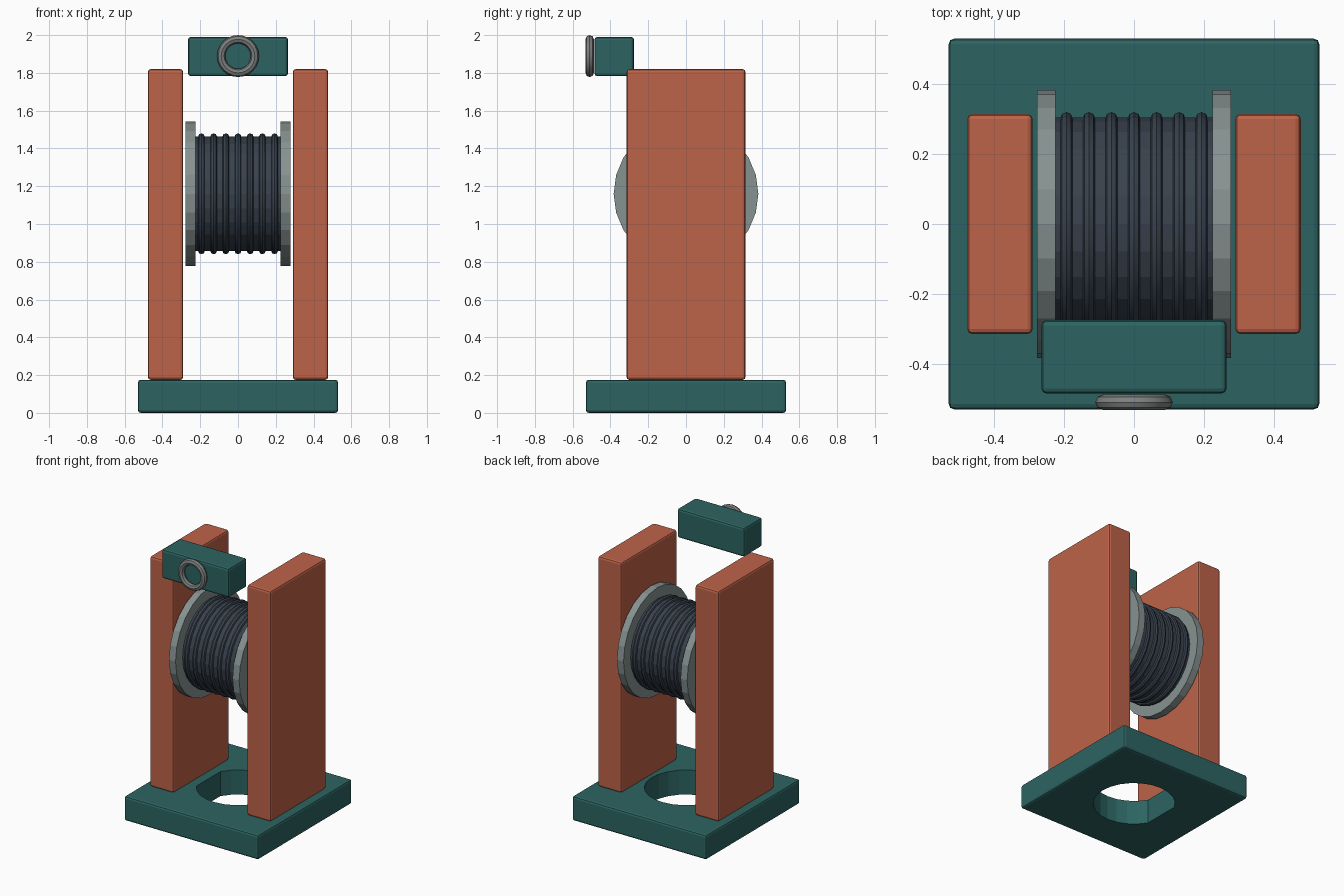
import bpy, bmesh, math
from mathutils import Matrix, Vector

if "Cube" in bpy.data.objects:
    bpy.data.objects.remove(bpy.data.objects["Cube"])


def material(name, rgb):
    m = bpy.data.materials.new(name)
    lin = [((c / 255 + 0.055) / 1.055) ** 2.4 for c in rgb]
    m.diffuse_color = (*lin, 1)
    m.use_nodes = True
    m.node_tree.nodes["Principled BSDF"].inputs["Base Color"].default_value = m.diffuse_color
    return m


TEAL = material("teal", (44, 100, 98))
CLAY = material("terracotta", (190, 99, 72))
STEEL = material("pale_grey", (134, 146, 145))
IRON = material("mid_grey", (126, 128, 128))
ROPE = material("dark_slate", (56, 66, 77))


def finish(name, bm, mat):
    me = bpy.data.meshes.new(name)
    bmesh.ops.recalc_face_normals(bm, faces=bm.faces[:])
    bm.to_mesh(me)
    bm.free()
    ob = bpy.data.objects.new(name, me)
    bpy.context.collection.objects.link(ob)
    me.materials.append(mat)
    return ob


def block(name, lo, hi, mat, bevel=0.015):
    lo, hi = Vector(lo), Vector(hi)
    bm = bmesh.new()
    bmesh.ops.create_cube(bm, size=1, matrix=Matrix.Translation((lo + hi) / 2)
                          @ Matrix.Diagonal((*(hi - lo), 1)))
    bmesh.ops.bevel(bm, geom=bm.edges[:], offset=bevel, segments=2,
                    profile=0.5, affect='EDGES')
    return finish(name, bm, mat)


def lathe_x(name, profile, z, mat, sides=24):
    """Turn a closed (x, radius) profile about the x axis at height z."""
    bm = bmesh.new()
    rings = []
    for i in range(sides):
        a = 2 * math.pi * i / sides
        rings.append([bm.verts.new((x, r * math.cos(a), z + r * math.sin(a)))
                      for x, r in profile])
    n = len(profile)
    for i in range(sides):
        p, q = rings[i], rings[(i + 1) % sides]
        for j in range(n - 1):
            bm.faces.new((p[j], p[j + 1], q[j + 1], q[j]))
    for j in (0, n - 1):
        bm.faces.new([r[j] for r in rings])
    return finish(name, bm, mat)


def torus(name, loc, rot, major, minor, mat, seg, mseg):
    bpy.ops.mesh.primitive_torus_add(location=loc, rotation=rot,
                                     major_radius=major, minor_radius=minor,
                                     major_segments=seg, minor_segments=mseg)
    ob = bpy.context.object
    ob.name = name
    ob.data.materials.append(mat)
    bpy.ops.object.shade_smooth_by_angle(angle=math.radians(30))
    return ob


# Base plate with a through hole, flattened on the -x side
base = block("base_plate", (-0.53, -0.53, 0), (0.53, 0.53, 0.175), TEAL)
bm = bmesh.new()
angles = [math.radians(15 * i) for i in range(24) if not 150 < 15 * i < 210]
low = bm.faces.new([bm.verts.new((0.27 * math.cos(a), 0.27 * math.sin(a), -0.1))
                    for a in angles])
up = bmesh.ops.extrude_face_region(bm, geom=[low])["geom"]
bmesh.ops.translate(bm, vec=(0, 0, 0.5),
                    verts=[g for g in up if isinstance(g, bmesh.types.BMVert)])
cutter = finish("hole_cutter", bm, TEAL)
cut = base.modifiers.new("hole", 'BOOLEAN')
cut.operation = 'DIFFERENCE'
cut.solver = 'EXACT'
cut.object = cutter
cutter.hide_render = True
cutter.hide_set(True)

# Side posts and spool flanges
SPOOL_Z = 1.16
for side, s in (("left", -1), ("right", 1)):
    xs = sorted((s * 0.29, s * 0.477))
    block(side + "_post", (xs[0], -0.315, 0.175), (xs[1], 0.315, 1.82), CLAY)
    a, b = s * 0.225, s * 0.277
    lathe_x(side + "_flange", [(a, 0.383), (b, 0.383)], SPOOL_Z, STEEL)

# Spool drum and rope coils
lathe_x("spool_drum", [(-0.23, 0.304), (0.23, 0.304)], SPOOL_Z, ROPE)
for i in range(-3, 4):
    torus("rope_coil", (i * 0.0645, 0, SPOOL_Z), (0, math.pi / 2, 0),
          0.302, 0.018, ROPE, 24, 8)

# Floating head block with ring on its front
block("head_block", (-0.265, -0.485, 1.783), (0.265, -0.275, 1.99), TEAL)
torus("front_ring", (0, -0.51, 1.889), (math.pi / 2, 0, 0),
      0.089, 0.022, IRON, 24, 8)
